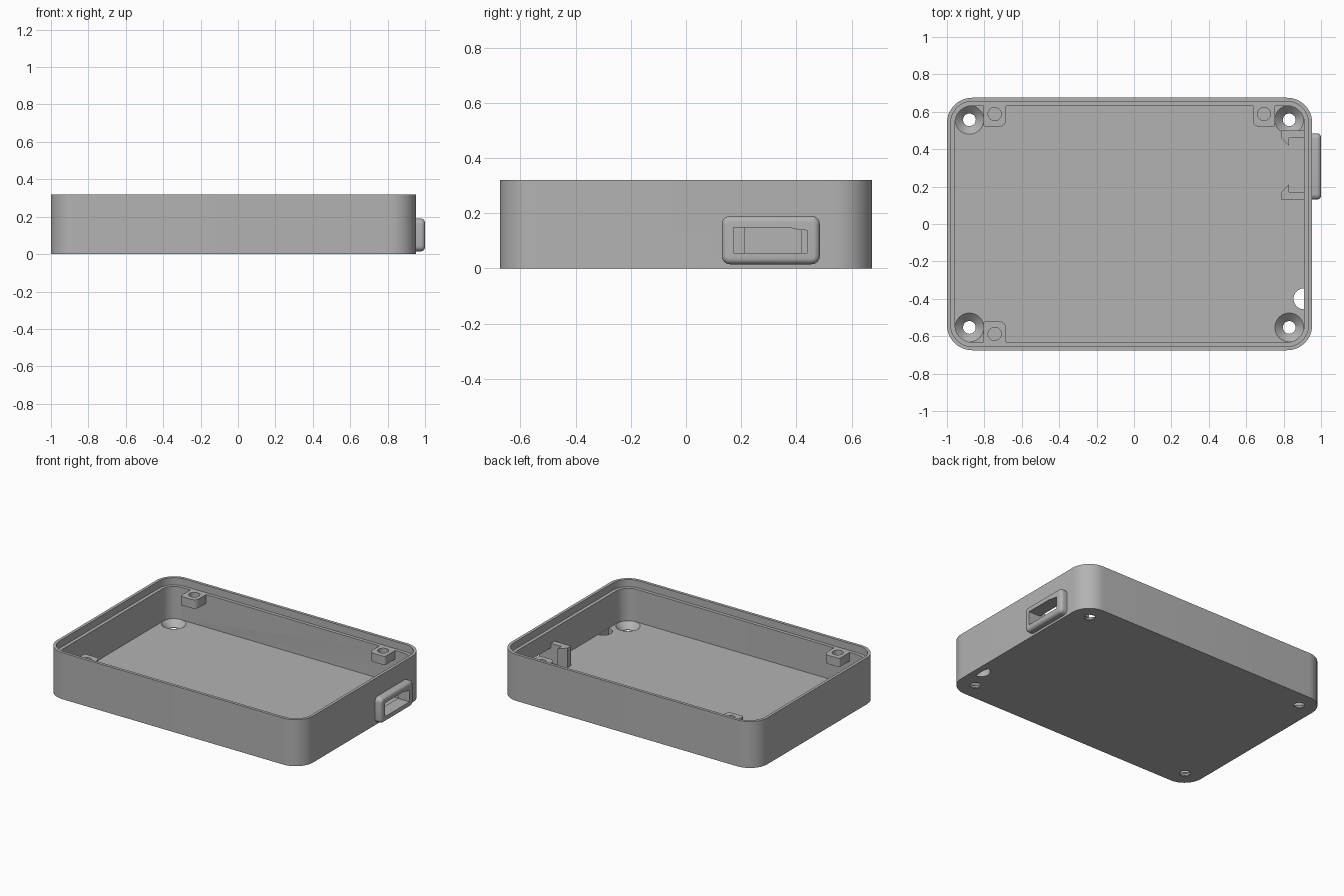
import bpy, bmesh
from math import cos, sin, pi, radians

cube = bpy.data.objects.get("Cube")
if cube:
    bpy.data.objects.remove(cube, do_unlink=True)

grey = bpy.data.materials.new("case grey")
grey.use_nodes = True
colour = (0.45, 0.45, 0.45, 1)
grey.diffuse_color = colour
grey.node_tree.nodes["Principled BSDF"].inputs["Base Color"].default_value = colour


def rounded(x0, x1, y0, y1, radius, steps=12):
    """Counter-clockwise rounded rectangle; radius is one value or four (from upper right)."""
    radii = radius if isinstance(radius, tuple) else (radius,) * 4
    pts = []
    corners = [(x1, y1, -1, -1), (x0, y1, 1, -1), (x0, y0, 1, 1), (x1, y0, -1, 1)]
    for k, (cx, cy, sx, sy) in enumerate(corners):
        r = radii[k]
        if r == 0:
            pts.append((cx, cy))
            continue
        for i in range(steps + 1):
            a = (k + i / steps) * pi / 2
            pts.append((cx + sx * r + r * cos(a), cy + sy * r + r * sin(a)))
    return pts


def circle(cx, cy, r, n=32):
    return [(cx + r * cos(2 * pi * i / n), cy + r * sin(2 * pi * i / n)) for i in range(n)]


def loft(name, rings, along_x=False):
    """Closed solid through (outline, height) rings; along_x reads outlines as y, z."""
    bm = bmesh.new()
    loops = []
    for outline, h in rings:
        loops.append([bm.verts.new((h, a, b) if along_x else (a, b, h)) for a, b in outline])
    n = len(loops[0])
    for low, high in zip(loops, loops[1:]):
        for i in range(n):
            j = (i + 1) % n
            bm.faces.new((low[i], low[j], high[j], high[i]))
    bm.faces.new(loops[0][::-1])
    bm.faces.new(loops[-1])
    bmesh.ops.recalc_face_normals(bm, faces=bm.faces)
    mesh = bpy.data.meshes.new(name)
    bm.to_mesh(mesh)
    bm.free()
    mesh.materials.append(grey)
    obj = bpy.data.objects.new(name, mesh)
    bpy.context.collection.objects.link(obj)
    return obj


def activate(obj):
    bpy.ops.object.select_all(action='DESELECT')
    obj.select_set(True)
    bpy.context.view_layer.objects.active = obj


def cut(obj, cutter):
    cutter.hide_render = True
    mod = obj.modifiers.new("cut", 'BOOLEAN')
    mod.operation = 'DIFFERENCE'
    mod.solver = 'EXACT'
    mod.object = cutter
    activate(obj)
    bpy.ops.object.modifier_apply(modifier=mod.name)
    bpy.data.objects.remove(cutter, do_unlink=True)


def smooth(obj):
    activate(obj)
    bpy.ops.object.shade_smooth_by_angle(angle=radians(30))


LEFT, RIGHT, HALF = -1.0, 0.953, 0.675
TOP, LEDGE, FLOOR = 0.32, 0.27, 0.045


def wall(inset):
    return rounded(LEFT + inset, RIGHT - inset, -HALF + inset, HALF - inset, 0.135 - inset)


# Open tray with a stepped rim
case = loft("case_tray", [(wall(0), 0), (wall(0), TOP), (wall(0.02), TOP), (wall(0.02), LEDGE),
                          (wall(0.043), LEDGE), (wall(0.043), FLOOR)])

# Countersunk screw holes in the floor
for x in (-0.88, 0.83):
    for y in (-0.553, 0.557):
        small, wide = circle(x, y, 0.034), circle(x, y, 0.077)
        cut(case, loft("screw_cutter", [(small, -0.02), (small, 0.004), (wide, FLOOR),
                                        (wide, FLOOR + 0.004)]))

# Half-round opening in the floor beside the wall
half_disc = [(0.909 + 0.056 * cos(a), -0.4 + 0.056 * sin(a))
             for a in [pi / 2 + pi * i / 20 for i in range(21)]]
cut(case, loft("half_round_cutter", [(half_disc, -0.02), (half_disc, FLOOR + 0.01)]))

# Port collar with soft outer edges
def collar_outline(inset):
    return rounded(0.13 + inset, 0.485 - inset, 0.015 + inset, 0.19 - inset, 0.03 - inset, 6)


R = 0.022
collar_rings = [(collar_outline(0), RIGHT - 0.01)]
for i in range(7):
    t = i / 6 * pi / 2
    collar_rings.append((collar_outline(R * (1 - cos(t))), 1 - R + R * sin(t)))
collar = loft("port_collar", collar_rings, along_x=True)

# Port opening through collar and wall
opening = [(0.172, 0.055), (0.44, 0.055), (0.44, 0.138), (0.41, 0.14), (0.37, 0.149), (0.172, 0.149)]
for part in (case, collar):
    cut(part, loft("port_cutter", [(opening, 0.88), (opening, 1.05)], along_x=True))
    smooth(part)

# Hooked clips on both sides of the port, mirrored about its middle
MID = 0.315
for side, name in ((1, "rear_port_clip"), (-1, "front_port_clip")):
    hook = [(0.92, 0.185), (0.785, 0.185), (0.785, 0.147), (0.83, 0.102), (0.83, 0.145), (0.92, 0.145)]
    outline = [(x, MID + side * d) for x, d in hook]
    loft(name, [(outline, FLOOR - 0.005), (outline, 0.18)])

# Lid screw tabs level with the rim ledge
for name, x, side, mirror in (("rear_right_tab", -0.745, 1, 1), ("rear_left_tab", 0.695, 1, -1),
                              ("front_right_tab", -0.745, -1, 1)):
    shape = rounded(-0.06, 0.06, -0.068, 0.055, (0, 0, 0.012, 0.035), 6)
    outline = [(x + mirror * a, side * (0.588 + b)) for a, b in shape]
    tab = loft(name, [(outline, LEDGE - 0.06), (outline, LEDGE)])
    hole = circle(x, side * 0.588, 0.035)
    cut(tab, loft("tab_hole_cutter", [(hole, LEDGE - 0.1), (hole, LEDGE + 0.02)]))
    smooth(tab)
